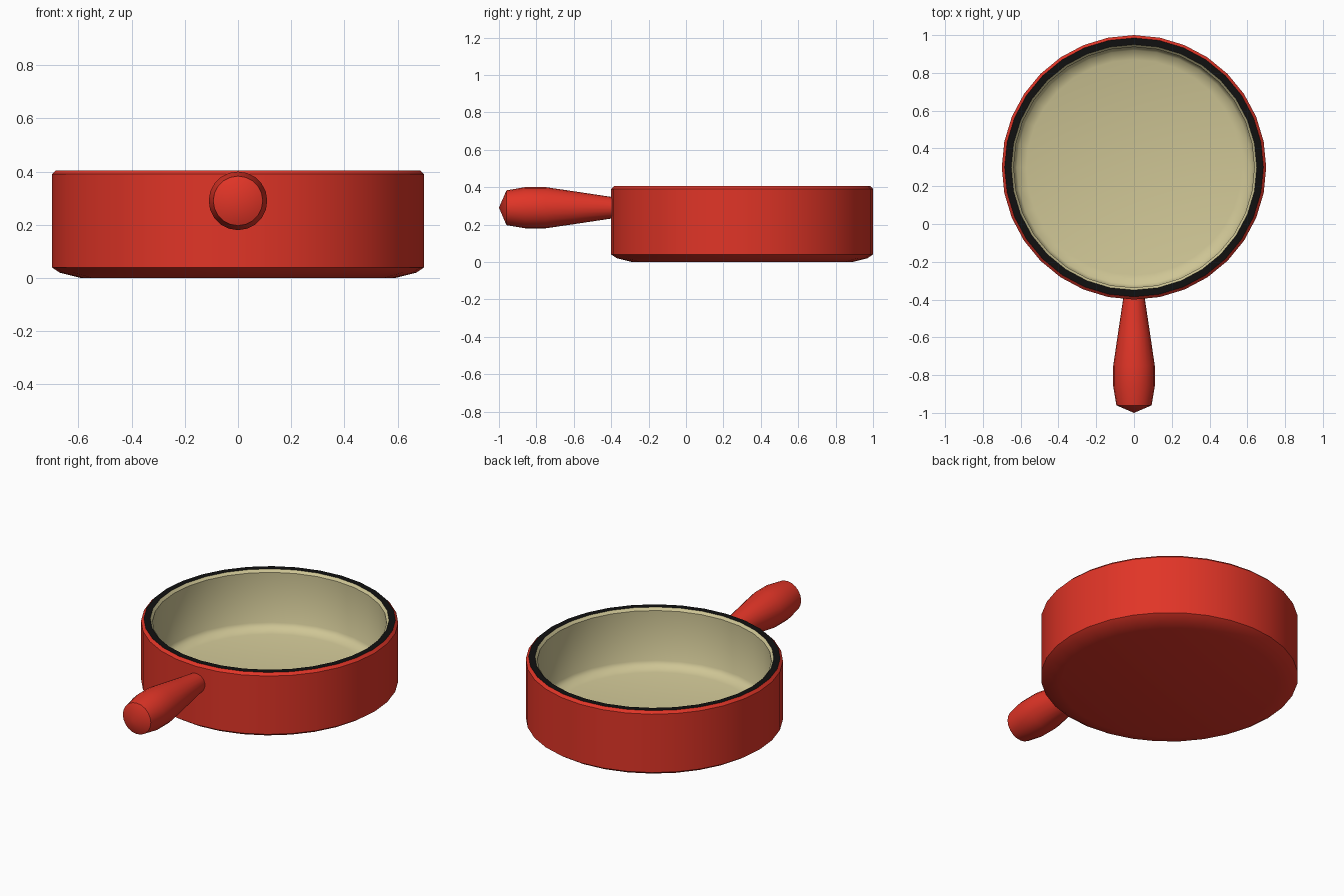
import bpy, bmesh, math
from mathutils import Matrix

if "Cube" in bpy.data.objects:
    bpy.data.objects.remove(bpy.data.objects["Cube"])


def material(name, rgb):
    m = bpy.data.materials.new(name)
    m.diffuse_color = (*rgb, 1)
    m.use_nodes = True
    m.node_tree.nodes["Principled BSDF"].inputs["Base Color"].default_value = m.diffuse_color
    return m


red = material("red_enamel", (0.75, 0.035, 0.02))
black = material("black_rim", (0.005, 0.005, 0.005))
cream = material("cream_enamel", (0.62, 0.56, 0.30))


def lathe(name, profile, sides, mat, matrix):
    """Revolve (radius, height) points about local z; zero radius makes a pole."""
    bm = bmesh.new()
    rings = []
    for r, h in profile:
        if r == 0:
            rings.append([bm.verts.new((0, 0, h))] * sides)
        else:
            rings.append([bm.verts.new((r * math.cos(2 * math.pi * i / sides),
                                        r * math.sin(2 * math.pi * i / sides), h))
                          for i in range(sides)])
    for a, b in zip(rings, rings[1:]):
        for i in range(sides):
            j = (i + 1) % sides
            bm.faces.new(dict.fromkeys((a[i], a[j], b[j], b[i])))
    bm.transform(matrix)
    me = bpy.data.meshes.new(name)
    bm.to_mesh(me)
    bm.free()
    me.materials.append(mat)
    ob = bpy.data.objects.new(name, me)
    bpy.context.collection.objects.link(ob)
    bpy.ops.object.select_all(action='DESELECT')
    ob.select_set(True)
    bpy.context.view_layer.objects.active = ob
    bpy.ops.object.shade_smooth_by_angle(angle=math.radians(40))
    return ob


pan = Matrix.Translation((0, 0.3, 0))

# Outer shell
lathe("pan_outside", [(0, 0), (0.59, 0), (0.67, 0.02), (0.70, 0.04),
                      (0.70, 0.39), (0.685, 0.405)], 32, red, pan)
# Flat rim band
lathe("pan_rim", [(0.685, 0.405), (0.65, 0.405)], 32, black, pan)
# Inner lining with a rounded floor corner
lathe("pan_inside", [(0.65, 0.405), (0.637, 0.39), (0.637, 0.09), (0.62, 0.065),
                     (0.57, 0.05), (0, 0.05)], 32, cream, pan)
# Handle, lathed along -y from the pan wall to the tip
lathe("handle", [(0, 0.38), (0.055, 0.38), (0.085, 0.58), (0.11, 0.75), (0.11, 0.86),
                 (0.093, 0.96), (0, 1.0)], 20, red,
      Matrix.Translation((0, 0, 0.29)) @ Matrix.Rotation(math.pi / 2, 4, 'X'))
